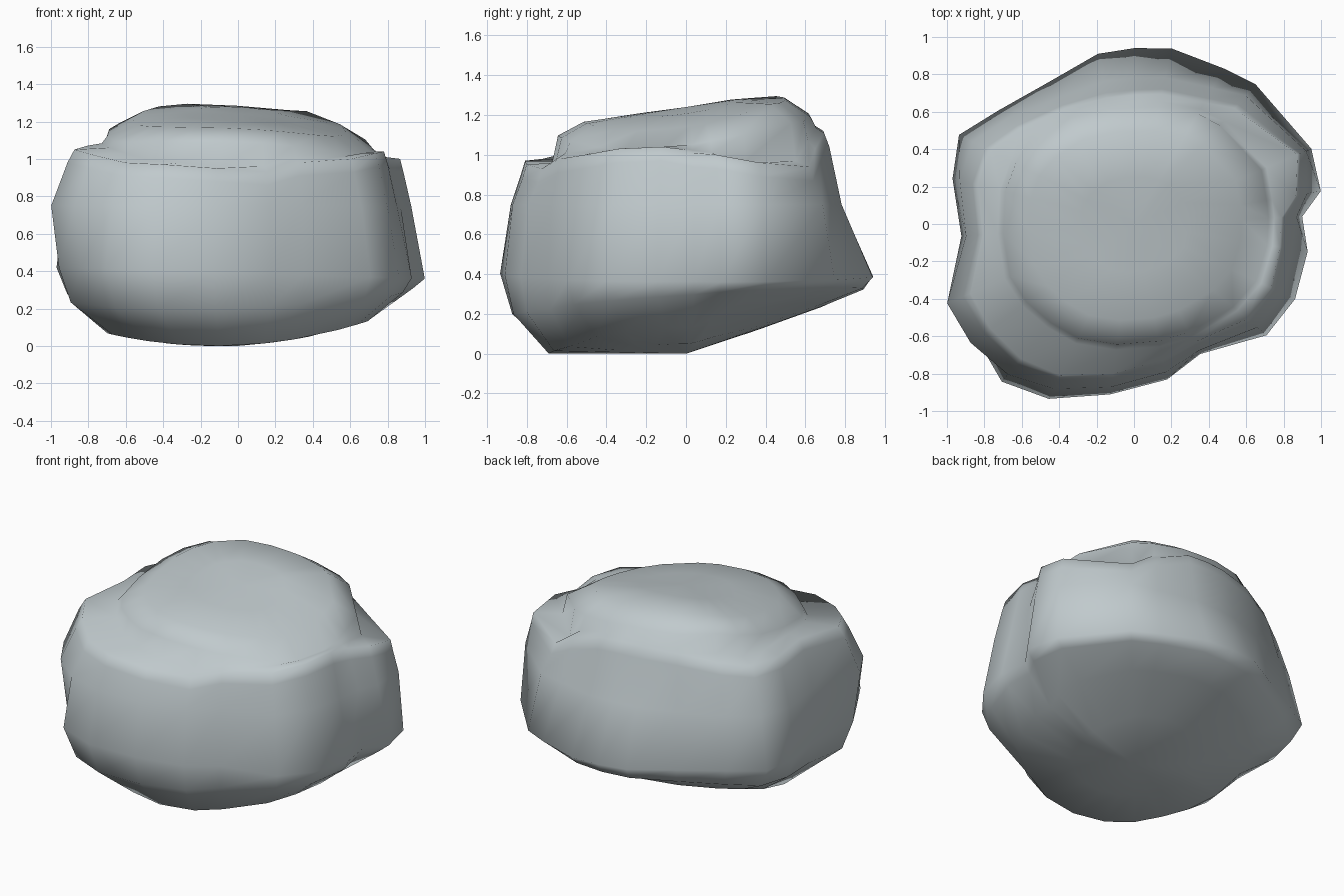
import bpy, bmesh, math

if "Cube" in bpy.data.objects:
    bpy.data.objects.remove(bpy.data.objects["Cube"])

stone = bpy.data.materials.new("grey stone")
stone.diffuse_color = (0.53, 0.59, 0.61, 1)
stone.use_nodes = True
stone.node_tree.nodes["Principled BSDF"].inputs["Base Color"].default_value = stone.diffuse_color

# Columns anticlockwise from +x:
# angle, foot radius, belly radius, shoulder radius, shoulder height, cap rim radius
columns = [
    (2.5, .90, .87, .79, 1.01, .72), (10, 1.014, .94, .88, 1.0, .72), (23, 1.03, 1.0, .95, .96, .74),
    (49, .99, .91, .82, .94, .70), (60, .96, .84, .75, 1.03, .68), (78, .96, .80, .71, 1.11, .64),
    (90, .94, .78, .69, 1.12, .62), (102, .93, .78, .69, 1.12, .63), (121, .885, .79, .72, 1.11, .66),
    (140, .945, .88, .79, 1.07, .69), (153, 1.05, .97, .86, 1.05, .71), (166, 1.0, .96, .86, 1.06, .71),
    (184, .925, .90, .81, 1.07, .70), (203, 1.04, 1.085, .95, 1.05, .72), (216, 1.04, 1.08, .95, 1.02, .71),
    (230, 1.10, 1.05, .94, .98, .69), (244, 1.04, .98, .90, .97, .68), (262, .92, .88, .81, .95, .65),
    (282, .85, .81, .74, .93, .64), (297, .78, .76, .71, .98, .65), (320, .925, .86, .79, 1.0, .69),
    (335, .95, .88, .81, 1.03, .72), (351, .94, .86, .79, 1.04, .72)]


def base_z(x, y):
    # underside: flat at the front, sloping up to the back and sides
    return max(0, .36 * (y - .03)) + .2 * (x + .12) ** 2


def top_z(x, y):
    # cap tilted towards the front, rounded off at the back
    return 1.24 + .15 * y - .055 * x - .2 * x * x - .4 * max(0, y - .42)


def step_z(c, x, y):
    # foot of the cap: a flat ledge where the shoulder is wide, a slope elsewhere
    t = min(1, max(0, (c[3] - c[5]) / .15))
    slope = .5 * c[4] + .5 * (top_z(x, y) - .05)
    return t * (c[4] + .01) + (1 - t) * slope


bm = bmesh.new()
rings = []


def ring(radius, height):
    verts = []
    for c in columns:
        a = math.radians(c[0])
        r = radius(c)
        x, y = r * math.cos(a), r * math.sin(a)
        verts.append(bm.verts.new((x, y, height(c, x, y))))
    rings.append(verts)


# underside rings, rounder than the foot outline
ring(lambda c: .38, lambda c, x, y: base_z(x, y))
ring(lambda c: .74 * (.35 * c[1] + .62), lambda c, x, y: base_z(x, y))
ring(lambda c: .8 * c[1] + .14, lambda c, x, y: .26 + .07 * y + .04 * max(0, x))
# walls and shoulder
ring(lambda c: c[1], lambda c, x, y: .39 - .03 * x)
ring(lambda c: c[2], lambda c, x, y: .75)
ring(lambda c: .3 * c[2] + .7 * c[3], lambda c, x, y: c[4] - .07)
ring(lambda c: c[3], lambda c, x, y: c[4])
# ledge, step and cap
ring(lambda c: c[5] + .03, step_z)
ring(lambda c: c[5], lambda c, x, y: top_z(x, y) - .05)
ring(lambda c: .8 * c[5], lambda c, x, y: top_z(x, y))
ring(lambda c: .4 * c[5], lambda c, x, y: top_z(x, y))

n = len(columns)
for lo, hi in zip(rings, rings[1:]):
    for i in range(n):
        j = (i + 1) % n
        bm.faces.new((lo[i], lo[j], hi[j], hi[i]))
bottom = bm.verts.new((0, 0, 0))
top = bm.verts.new((0, 0, top_z(0, 0)))
for i in range(n):
    j = (i + 1) % n
    bm.faces.new((rings[0][j], rings[0][i], bottom))
    bm.faces.new((rings[-1][i], rings[-1][j], top))
for f in bm.faces:
    f.smooth = True
bmesh.ops.recalc_face_normals(bm, faces=bm.faces)
mesh = bpy.data.meshes.new("boulder")
bm.to_mesh(mesh)
bm.free()
mesh.materials.append(stone)
bpy.context.collection.objects.link(bpy.data.objects.new("boulder", mesh))
